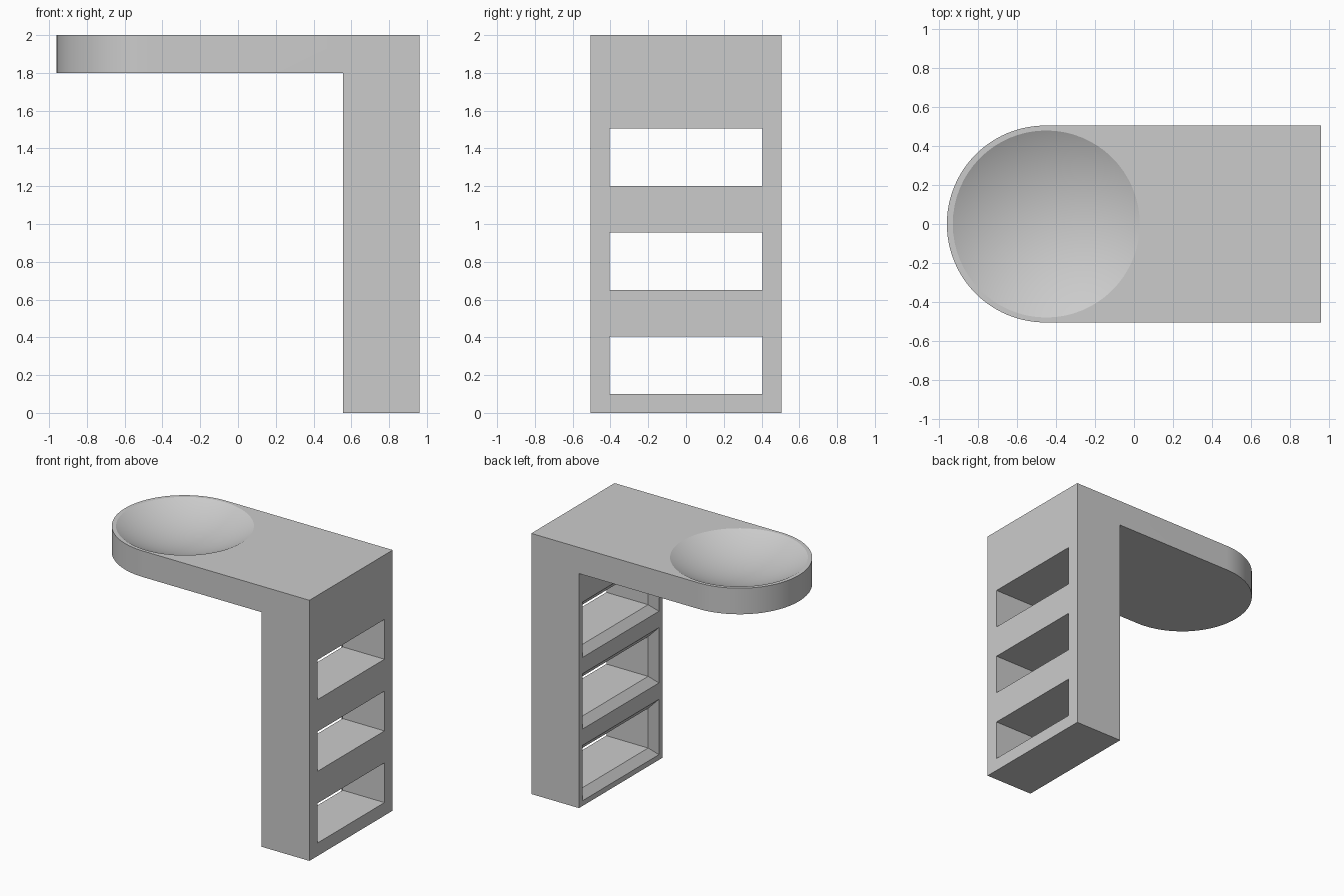
import bpy, bmesh
from math import pi, sin, cos

if "Cube" in bpy.data.objects:
    bpy.data.objects.remove(bpy.data.objects["Cube"], do_unlink=True)

HALF = 0.505          # half depth and radius of the rounded end
BACK, FRONT = 0.96, 0.555   # outer and inner faces of the upright
ARC_X = -BACK + HALF

grey = bpy.data.materials.new("plain grey")
grey.use_nodes = True
grey.diffuse_color = (0.6, 0.6, 0.6, 1)
grey.node_tree.nodes["Principled BSDF"].inputs["Base Color"].default_value = (0.6, 0.6, 0.6, 1)


def loft(name, rings):
    """Closed solid through rings that have equal point counts."""
    bm = bmesh.new()
    loops = [[bm.verts.new(p) for p in ring] for ring in rings]
    for a, b in zip(loops, loops[1:]):
        for i in range(len(a)):
            j = (i + 1) % len(a)
            bm.faces.new((a[i], a[j], b[j], b[i]))
    bm.faces.new(loops[0])
    bm.faces.new(loops[-1])
    bmesh.ops.recalc_face_normals(bm, faces=bm.faces)
    mesh = bpy.data.meshes.new(name)
    bm.to_mesh(mesh)
    bm.free()
    mesh.materials.append(grey)
    obj = bpy.data.objects.new(name, mesh)
    bpy.context.collection.objects.link(obj)
    return obj


def boolean(target, cutter, operation):
    mod = target.modifiers.new(cutter.name, "BOOLEAN")
    mod.object, mod.operation, mod.solver = cutter, operation, "EXACT"
    bpy.context.view_layer.objects.active = target
    bpy.ops.object.modifier_apply(modifier=mod.name)
    bpy.data.objects.remove(cutter, do_unlink=True)


# Body footprint with a half-round end
steps = 48
outline = [(BACK, -HALF), (BACK, HALF)]
outline += [(ARC_X - HALF * sin(pi * i / steps), HALF * cos(pi * i / steps))
            for i in range(steps + 1)]
body = loft("seat_and_upright", [[(x, y, z) for x, y in outline] for z in (-0.1, 2.1)])

# L-shaped side profile
profile = [(-1.2, 1.8), (FRONT, 1.8), (FRONT, 0), (1.2, 0), (1.2, 2), (-1.2, 2)]
boolean(body, loft("side_profile", [[(x, y, z) for x, z in profile] for y in (-0.7, 0.7)]),
        "INTERSECT")

# Three openings, flared towards the inner face
for low in (0.1, 0.65, 1.2):
    rings = []
    for x, flare in ((FRONT - 0.025, 0.09), (FRONT + 0.05, 0), (1.1, 0)):
        w, z0, z1 = 0.405 + flare, low - flare, low + 0.305 + flare
        rings.append([(x, -w, z0), (x, w, z0), (x, w, z1), (x, -w, z1)])
    boolean(body, loft("opening", rings), "DIFFERENCE")

# Shallow round dish in the seat
radius, depth = 0.48, 0.12
sphere_r = (radius ** 2 + depth ** 2) / (2 * depth)
bpy.ops.mesh.primitive_uv_sphere_add(segments=64, ring_count=72, radius=sphere_r,
                                     location=(ARC_X + 0.005, 0, 2 - depth + sphere_r))
dish = bpy.context.object
dish.name = "dish"
dish.data.materials.append(grey)
boolean(body, dish, "DIFFERENCE")

bpy.ops.object.select_all(action="DESELECT")
body.select_set(True)
bpy.context.view_layer.objects.active = body
bpy.ops.object.shade_smooth_by_angle(angle=pi / 9)
